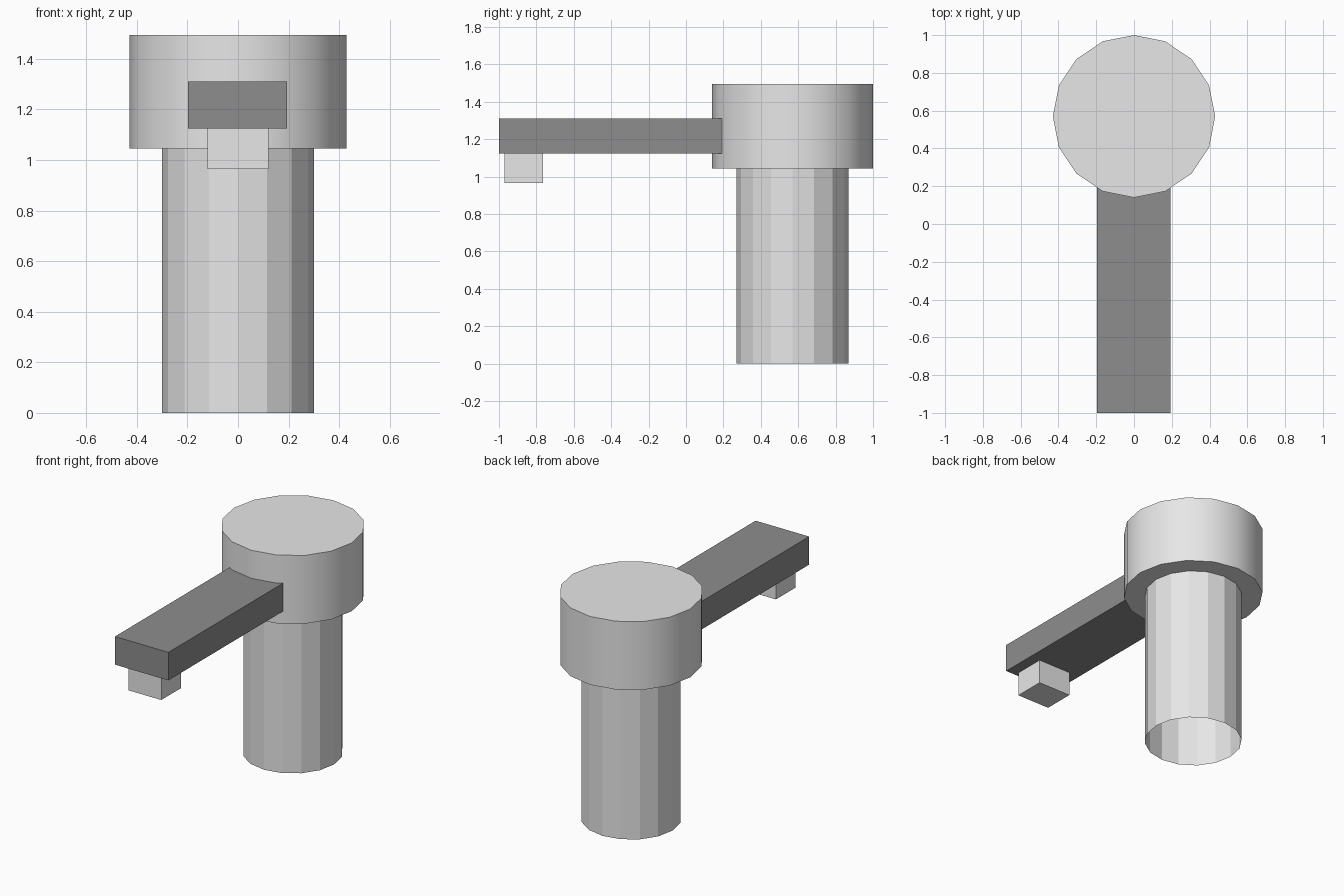
import bpy, bmesh, math

if "Cube" in bpy.data.objects:
    bpy.data.objects.remove(bpy.data.objects["Cube"])

SIDES = 16
CENTRE_Y = 0.57


def material(name, v):
    m = bpy.data.materials.new(name)
    m.diffuse_color = (v, v, v, 1)
    m.use_nodes = True
    m.node_tree.nodes["Principled BSDF"].inputs["Base Color"].default_value = m.diffuse_color
    return m


light_grey = material("light_grey", 0.8)
dark_grey = material("dark_grey", 0.27)


def finish(bm, name, mat):
    me = bpy.data.meshes.new(name)
    bm.to_mesh(me)
    bm.free()
    me.materials.append(mat)
    ob = bpy.data.objects.new(name, me)
    bpy.context.collection.objects.link(ob)
    return ob


def box(name, x, y, z, mat):
    bm = bmesh.new()
    bmesh.ops.create_cube(bm, size=1)
    for v in bm.verts:
        v.co = [r[0] if c < 0 else r[1] for c, r in zip(v.co, (x, y, z))]
    return finish(bm, name, mat)


def turned(name, profile, mat, cap=False, smooth=False):
    """Stack of rings from (radius, z) points, listed outside-up."""
    bm = bmesh.new()
    rings = []
    for r, z in profile:
        rings.append([bm.verts.new((r * math.cos(a), CENTRE_Y + r * math.sin(a), z))
                      for a in (2 * math.pi * i / SIDES for i in range(SIDES))])
    for lo, hi in zip(rings, rings[1:]):
        for i in range(SIDES):
            j = (i + 1) % SIDES
            bm.faces.new((lo[i], lo[j], hi[j], hi[i]))
    if cap:
        bm.faces.new(rings[-1])
    bm.normal_update()
    if smooth:
        for f in bm.faces:
            f.smooth = abs(f.normal.z) < 0.5
        # keep the rims crisp
        for e in bm.edges:
            if len(e.link_faces) == 2 and e.calc_face_angle() > math.radians(40):
                e.smooth = False
    return finish(bm, name, mat)


# Column: faceted tube, open at the bottom
turned("column", [(0.30, 0.0), (0.30, 1.045)], light_grey)

# Head: wider smooth drum with an underside ring and a flat top
turned("head", [(0.30, 1.045), (0.43, 1.045), (0.43, 1.495)], light_grey,
       cap=True, smooth=True)

# Spout arm and the nozzle hanging beneath its tip
box("spout_arm", (-0.197, 0.193), (-1.0, 0.192), (1.125, 1.31), dark_grey)
box("nozzle", (-0.12, 0.12), (-0.97, -0.765), (0.965, 1.125), light_grey)
